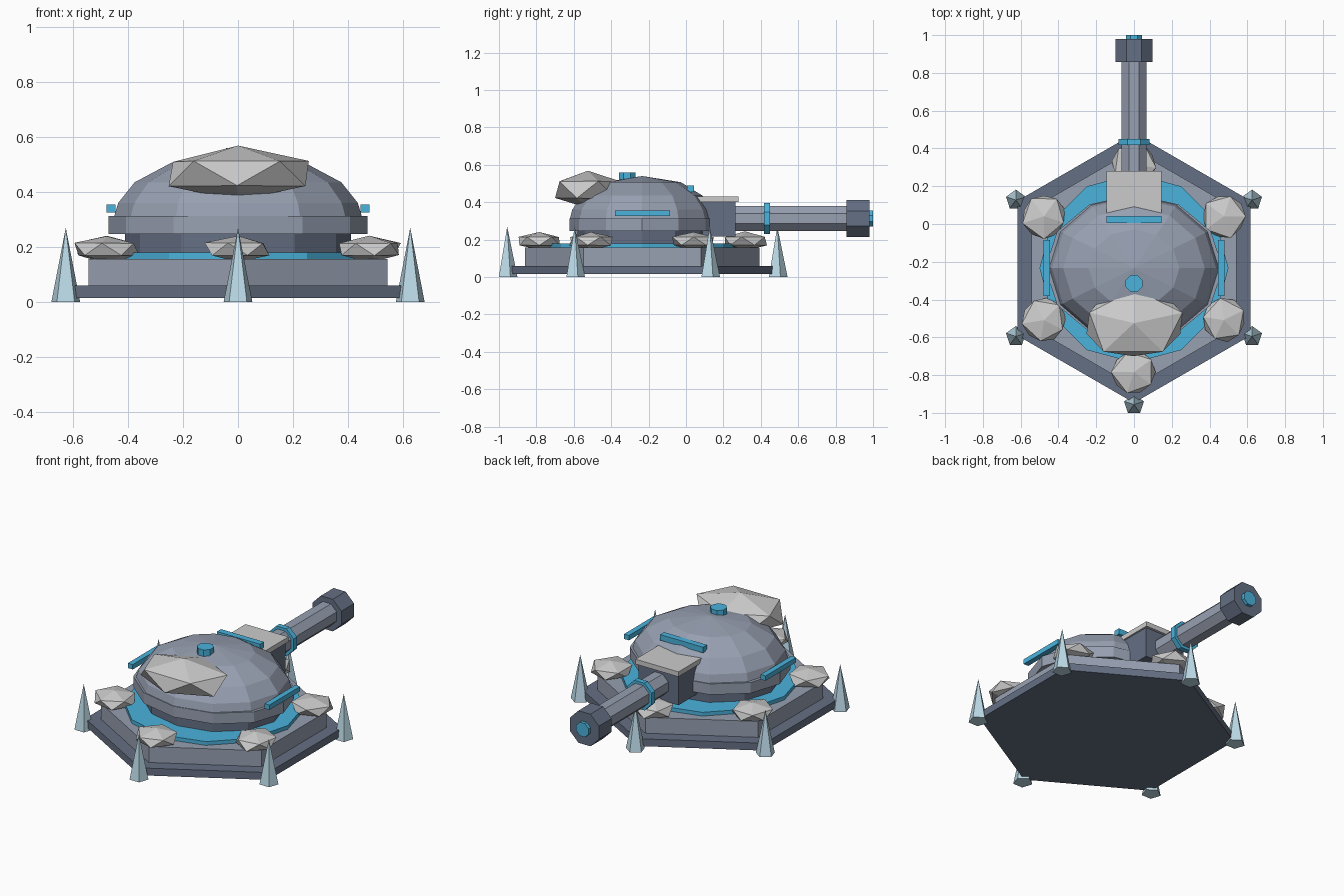
import bpy, bmesh, math, random
from mathutils import Matrix, Vector

if "Cube" in bpy.data.objects:
    bpy.data.objects.remove(bpy.data.objects["Cube"])

random.seed(4)
CY = -0.234  # centre of the base in y


def material(name, rgb):
    m = bpy.data.materials.new(name)
    m.diffuse_color = (*rgb, 1)
    m.use_nodes = True
    m.node_tree.nodes["Principled BSDF"].inputs["Base Color"].default_value = m.diffuse_color
    return m


DARK = material("dark_steel", (0.13, 0.16, 0.23))
STEEL = material("steel", (0.31, 0.35, 0.44))
CYAN = material("glow_blue", (0.07, 0.45, 0.72))
SNOW = material("snow", (0.8, 0.8, 0.8))
ICE = material("ice", (0.5, 0.7, 0.8))


def finish(name, bm, mat):
    bmesh.ops.recalc_face_normals(bm, faces=bm.faces)
    me = bpy.data.meshes.new(name)
    bm.to_mesh(me)
    bm.free()
    me.materials.append(mat)
    ob = bpy.data.objects.new(name, me)
    bpy.context.collection.objects.link(ob)
    return ob


def lathe(name, mat, sides, profile, centre=(0, CY, 0), scale_y=1, phase=0, along_y=False):
    """Stack n-gon rings from (radius, height) pairs; radius 0 makes an apex."""
    bm = bmesh.new()
    rings = []
    for r, h in profile:
        pts = []
        for i in range(sides if r else 1):
            a = phase + math.tau * i / sides
            u, v = r * math.cos(a), r * scale_y * math.sin(a)
            p = (u, h, v) if along_y else (u, v, h)
            pts.append(bm.verts.new(Vector(p) + Vector(centre)))
        rings.append(pts)
    for a, b in zip(rings, rings[1:]):
        for i in range(sides):
            j = (i + 1) % sides
            if len(b) == 1:
                bm.faces.new((a[i], a[j], b[0]))
            else:
                bm.faces.new((a[i], a[j], b[j], b[i]))
    for ring in (rings[0], rings[-1]):
        if len(ring) > 1:
            bm.faces.new(ring)
    return finish(name, bm, mat)


def box(name, mat, lo, hi):
    bm = bmesh.new()
    bmesh.ops.create_cube(bm, size=1)
    for v in bm.verts:
        v.co = Vector([(l + h) / 2 + c * (h - l) for l, h, c in zip(lo, hi, v.co)])
    return finish(name, bm, mat)


def rock(name, centre, size, turn, jitter=0.06):
    bm = bmesh.new()
    bmesh.ops.create_icosphere(bm, subdivisions=1, radius=1)
    for v in bm.verts:
        v.co = Matrix.Rotation(turn, 3, 'Z') @ v.co * (1 + random.uniform(-jitter, jitter))
        v.co = Vector([c + s * p for c, s, p in zip(centre, size, v.co)])
    return finish(name, bm, SNOW)


# Stepped hexagonal base
lathe("base_plate", DARK, 6, [(0.713, 0.015), (0.713, 0.06)], phase=math.pi / 6)
lathe("base_step", STEEL, 6, [(0.627, 0.06), (0.627, 0.157)], phase=math.pi / 6)
lathe("glow_ring", CYAN, 12, [(0.5, 0.155), (0.5, 0.18)])
lathe("turret_collar", DARK, 12, [(0.41, 0.175), (0.41, 0.25)], scale_y=0.86)

# Faceted oval dome
lathe("dome_rim", STEEL, 12, [(0.47, 0.247), (0.47, 0.313)], scale_y=0.83)
lathe("dome", STEEL, 12, [(0.45, 0.31), (0.435, 0.36), (0.375, 0.435), (0.24, 0.507), (0, 0.54)],
      scale_y=0.86)
lathe("dome_beacon", CYAN, 8, [(0.048, 0.52), (0.048, 0.56)], centre=(0, -0.315, 0), phase=math.pi / 8)

# Light strips on the dome
for side, s in (("left", -1), ("right", 1)):
    x = sorted((s * 0.445, s * 0.478))
    box(side + "_light_strip", CYAN, (x[0], -0.38, 0.325), (x[1], -0.085, 0.355))
box("brow_light_strip", CYAN, (-0.145, 0.005, 0.455), (0.145, 0.043, 0.49))

# Gun mount and barrel
box("gun_mount", DARK, (-0.135, 0.03, 0.218), (0.135, 0.265, 0.405))
box("mount_snow_plate", SNOW, (-0.145, 0.03, 0.4), (0.145, 0.28, 0.43))
for name, mat, r, y0, y1 in (("barrel", STEEL, 0.072, 0.2, 0.9), ("barrel_ring", CYAN, 0.09, 0.418, 0.45),
                             ("muzzle", DARK, 0.106, 0.857, 0.98), ("muzzle_glow", CYAN, 0.045, 0.97, 1.0)):
    lathe(name, mat, 8, [(r, y0), (r, y1)], centre=(0, 0, 0.313), phase=math.pi / 8, along_y=True)

# Ice spikes and snow rocks at the six corners
for i in range(6):
    a = math.pi / 6 + i * math.pi / 3
    c, s = math.cos(a), math.sin(a)
    lathe(f"ice_spike_{i + 1}", ICE, 5, [(0.055, 0), (0, 0.27)],
          centre=(0.722 * c, CY + 0.722 * s, 0), phase=math.pi / 2)
    rock(f"snow_rock_{i + 1}", (0.55 * c, CY + 0.55 * s, 0.192), (0.128, 0.128, 0.05), i * 1.1)

# Snow heap on the dome
rock("snow_heap", (0, -0.525, 0.466), (0.29, 0.203, 0.1), 0.3, 0.04)
